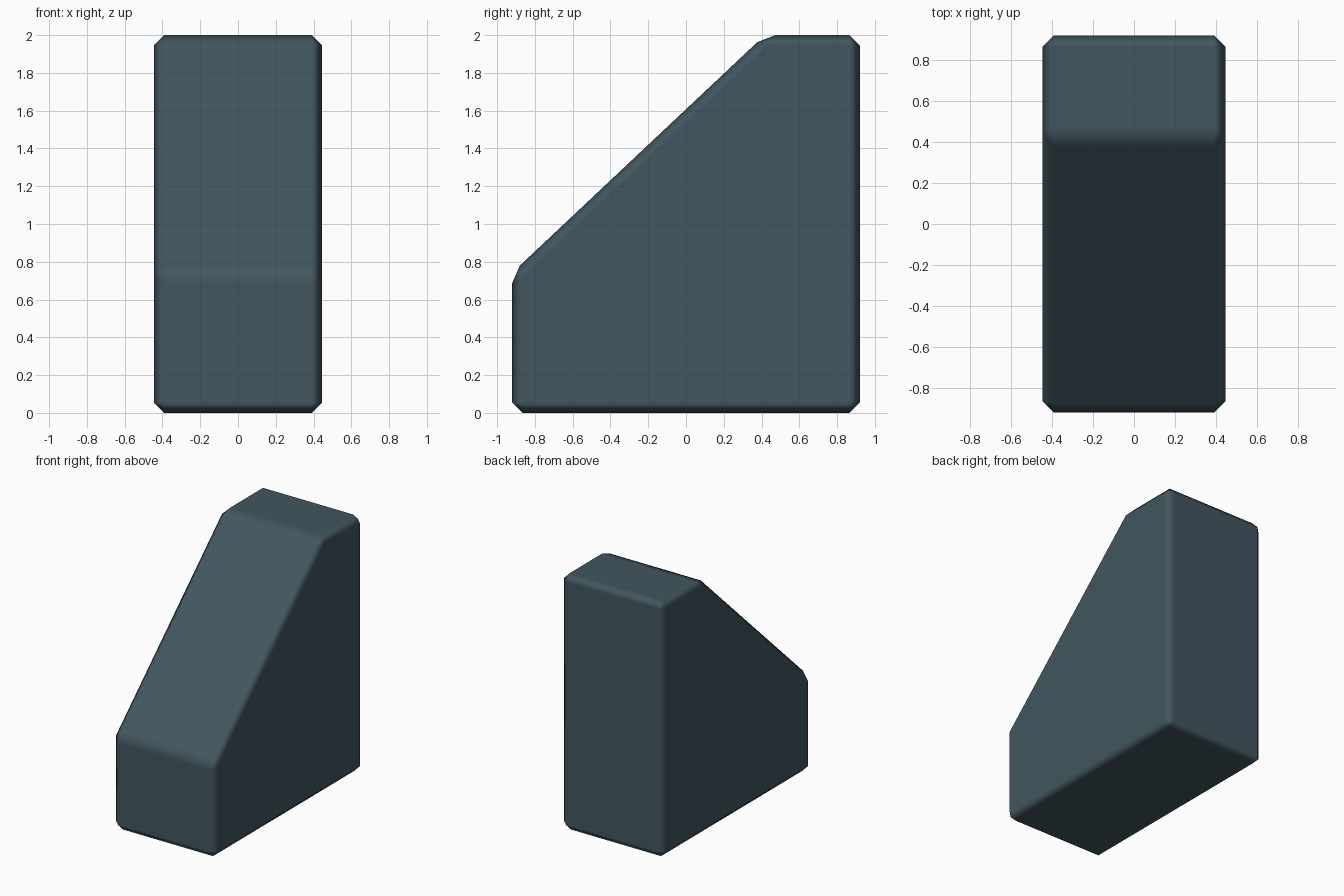
import bpy
import bmesh

if "Cube" in bpy.data.objects:
    bpy.data.objects.remove(bpy.data.objects["Cube"])

HALF_W = 0.445
BEVEL = 0.055

# Side profile (y, z) of the wedge
profile = [(-0.92, 0), (0.92, 0), (0.92, 2), (0.417, 2), (-0.92, 0.742)]

# Wedge block: profile extruded across x
bm = bmesh.new()
face = bm.faces.new([bm.verts.new((-HALF_W, y, z)) for y, z in profile])
ext = bmesh.ops.extrude_face_region(bm, geom=[face])
verts = [g for g in ext["geom"] if isinstance(g, bmesh.types.BMVert)]
bmesh.ops.translate(bm, verts=verts, vec=(2 * HALF_W, 0, 0))

# Chamfer every edge
bmesh.ops.bevel(bm, geom=bm.edges[:], offset=BEVEL, segments=1,
                affect='EDGES', profile=0.5)
bmesh.ops.recalc_face_normals(bm, faces=bm.faces[:])
for f in bm.faces:
    f.smooth = True

mesh = bpy.data.meshes.new("wedge_block")
bm.to_mesh(mesh)
bm.free()
block = bpy.data.objects.new("wedge_block", mesh)
bpy.context.collection.objects.link(block)

# Keep broad faces flat while the chamfers shade softly
weighted = block.modifiers.new("flat_faces", 'WEIGHTED_NORMAL')
weighted.weight = 100

# Dark slate colour
slate = bpy.data.materials.new("dark_slate")
slate.diffuse_color = (0.054, 0.093, 0.114, 1)
slate.use_nodes = True
slate.node_tree.nodes["Principled BSDF"].inputs["Base Color"].default_value = slate.diffuse_color
mesh.materials.append(slate)
